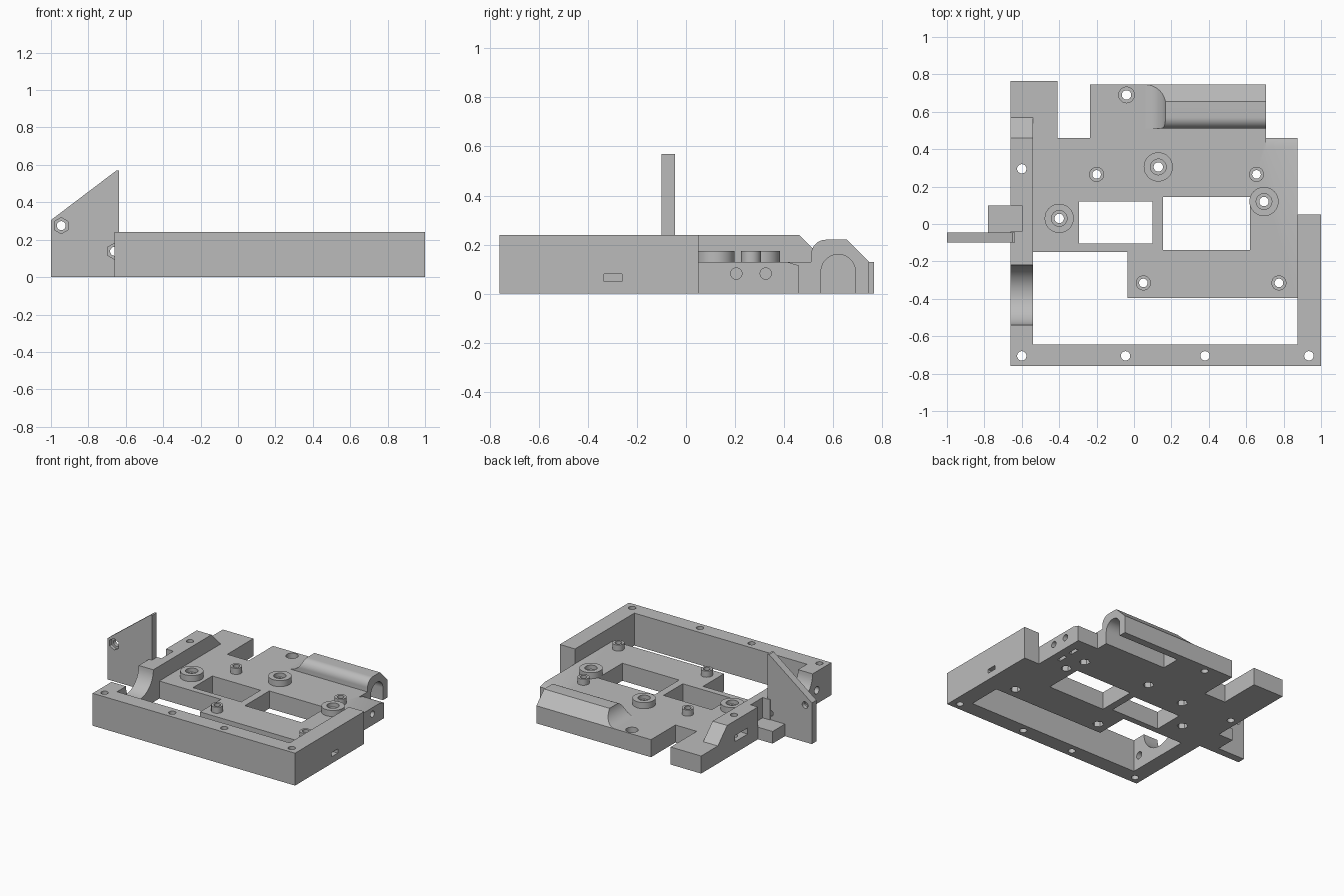
import bpy, bmesh, math
from mathutils import Vector

cube = bpy.data.objects.get("Cube")
if cube:
    bpy.data.objects.remove(cube, do_unlink=True)

grey = bpy.data.materials.new("plain_grey")
grey.use_nodes = True
grey.diffuse_color = (0.5, 0.5, 0.5, 1)
grey.node_tree.nodes["Principled BSDF"].inputs["Base Color"].default_value = (0.5, 0.5, 0.5, 1)


def prism(name, pts, axis, a, b):
    """Extrude a 2D outline along an axis: X takes (y,z), Y takes (x,z), Z takes (x,y)."""
    place = {"X": lambda u, v: (a, u, v), "Y": lambda u, v: (u, a, v), "Z": lambda u, v: (u, v, a)}[axis]
    bm = bmesh.new()
    face = bm.faces.new([bm.verts.new(place(u, v)) for u, v in pts])
    ext = bmesh.ops.extrude_face_region(bm, geom=[face])
    shift = Vector([(b - a) if axis == k else 0 for k in "XYZ"])
    bmesh.ops.translate(bm, vec=shift, verts=[g for g in ext["geom"] if isinstance(g, bmesh.types.BMVert)])
    bmesh.ops.recalc_face_normals(bm, faces=bm.faces)
    mesh = bpy.data.meshes.new(name)
    bm.to_mesh(mesh)
    bm.free()
    mesh.materials.append(grey)
    obj = bpy.data.objects.new(name, mesh)
    bpy.context.scene.collection.objects.link(obj)
    return obj


def rect(u0, u1, v0, v1):
    return [(u0, v0), (u1, v0), (u1, v1), (u0, v1)]


def arc(u, v, r, start=0, end=360, n=32):
    full = end - start == 360
    angles = [math.radians(start + (end - start) * i / (n if full else n - 1)) for i in range(n)]
    return [(u + r * math.cos(t), v + r * math.sin(t)) for t in angles]


def hexagon(u, v, r):
    return arc(u, v, r, 30, 390, 6)


def cut(target, pts, axis, a, b):
    """Subtract a prism from the target and discard the cutter."""
    tool = prism("cutter", pts, axis, a, b)
    tool.hide_render = True
    mod = target.modifiers.new("cut", "BOOLEAN")
    mod.operation, mod.solver, mod.object = "DIFFERENCE", "EXACT", tool
    bpy.context.view_layer.objects.active = target
    bpy.ops.object.modifier_apply(modifier=mod.name)
    bpy.data.objects.remove(tool, do_unlink=True)


PLATE, WALL, BOSS = 0.13, 0.24, 0.175
SMALL = [(-0.2, 0.265), (0.655, 0.265), (0.05, -0.315), (0.775, -0.315)]
LARGE = [(0.13, 0.305), (-0.4, 0.03), (0.695, 0.12)]

# Stepped base plate with two windows
plate = prism("base_plate", [
    (-0.54, -0.15), (-0.035, -0.15), (-0.035, -0.395), (0.875, -0.395), (0.875, 0.46),
    (0.705, 0.46), (0.705, 0.51), (0.06, 0.51), (0.06, 0.745), (-0.235, 0.745),
    (-0.235, 0.46), (-0.41, 0.46), (-0.41, 0.765), (-0.66, 0.765), (-0.66, 0.57), (-0.54, 0.57)],
    "Z", 0, PLATE)
cut(plate, rect(-0.295, 0.1, -0.105, 0.12), "Z", -1, 1)
cut(plate, rect(0.155, 0.62, -0.14, 0.145), "Z", -1, 1)
cut(plate, [(0.41, PLATE), (0.47, 0.112), (0.47, 0.2), (0.41, 0.2)], "X", 0.705, 1)

# Screw holes, nut pockets and the counterbored back hole in the plate
for x, y in SMALL + LARGE + [(-0.04, 0.69)]:
    cut(plate, arc(x, y, 0.025), "Z", -1, 1)
for x, y in SMALL + LARGE:
    cut(plate, hexagon(x, y, 0.037), "Z", -1, 0.05)
cut(plate, arc(-0.04, 0.69, 0.042), "Z", 0.08, 1)

# Two side screw holes with nut slots underneath
for y in (0.205, 0.325):
    cut(plate, arc(y, 0.082, 0.023), "X", 0.76, 1)
    cut(plate, rect(0.79, 0.815, y - 0.035, y + 0.035), "Z", -1, 0.11)

# Raised bosses
for i, (x, y) in enumerate(LARGE):
    boss = prism(f"large_boss_{i + 1}", arc(x, y, 0.078), "Z", PLATE, BOSS)
    cut(boss, arc(x, y, 0.025), "Z", -1, 1)
    cut(boss, arc(x, y, 0.042), "Z", 0.145, 1)
for i, (x, y) in enumerate(SMALL):
    boss = prism(f"small_boss_{i + 1}", arc(x, y, 0.04), "Z", PLATE, BOSS)
    cut(boss, arc(x, y, 0.023), "Z", -1, 1)

# L-shaped front and left wall
frame = prism("front_and_side_wall", [
    (-0.66, -0.76), (1, -0.76), (1, 0.05), (0.875, 0.05), (0.875, -0.645), (-0.66, -0.645)],
    "Z", 0, WALL)
for x in (-0.6, -0.045, 0.38, 0.935):
    cut(frame, arc(x, -0.705, 0.025), "Z", -1, 1)
cut(frame, rect(-0.335, -0.26, 0.05, 0.08), "X", 0.93, 1.1)

# Right rail with sloped end, round scoop, hinge notch and slot
rail = prism("right_rail", [(-0.645, 0), (-0.645, WALL), (0.46, WALL), (0.57, PLATE), (0.57, 0)],
             "X", -0.66, -0.54)
cut(rail, arc(-0.38, WALL, 0.16, n=48), "X", -1, 0)
cut(rail, arc(-0.59, 0.1, 0.027), "X", -1, 0)
cut(rail, arc(-0.6, 0.295, 0.025), "Z", -1, 1)
cut(rail, rect(-0.7, -0.6, -0.04, 0.1), "Z", 0.09, 1)
cut(rail, rect(0.22, 0.37, 0.085, 0.13), "X", -0.7, -0.58)

# Foot block and upright fin beside the rail
prism("fin_foot", rect(-0.78, -0.66, -0.045, 0.1), "Z", 0, 0.09)
fin = prism("upright_fin", [(-1, 0), (-1, 0.305), (-0.65, 0.57), (-0.635, 0.57), (-0.635, 0)],
            "Y", -0.1, -0.045)
for x, z in ((-0.945, 0.275), (-0.66, 0.138)):
    cut(fin, arc(x, z, 0.024), "Y", -1, 1)
    cut(fin, hexagon(x, z, 0.043), "Y", -1, -0.075)

# Rounded cable housing with flared end and arched tunnel
housing = prism("cable_housing",
                [(0.51, 0), (0.51, 0.16)] + arc(0.57, 0.16, 0.06, 180, 90, 12)[1:]
                + [(0.655, 0.22), (0.745, PLATE), (0.745, 0)], "X", 0.06, 0.705)
cut(housing, arc(0.06, 0.24, 0.11, n=64), "Y", 0, 1)
cut(housing, [(0.55, -0.1), (0.69, -0.1)] + arc(0.62, 0.09, 0.07, 0, 180, 24), "X", 0.2, 1)

# Smooth round walls, keep edges sharp
bpy.ops.object.select_all(action="DESELECT")
for obj in bpy.context.scene.objects:
    if obj.type == "MESH":
        obj.select_set(True)
bpy.ops.object.shade_smooth_by_angle(angle=math.radians(30))
